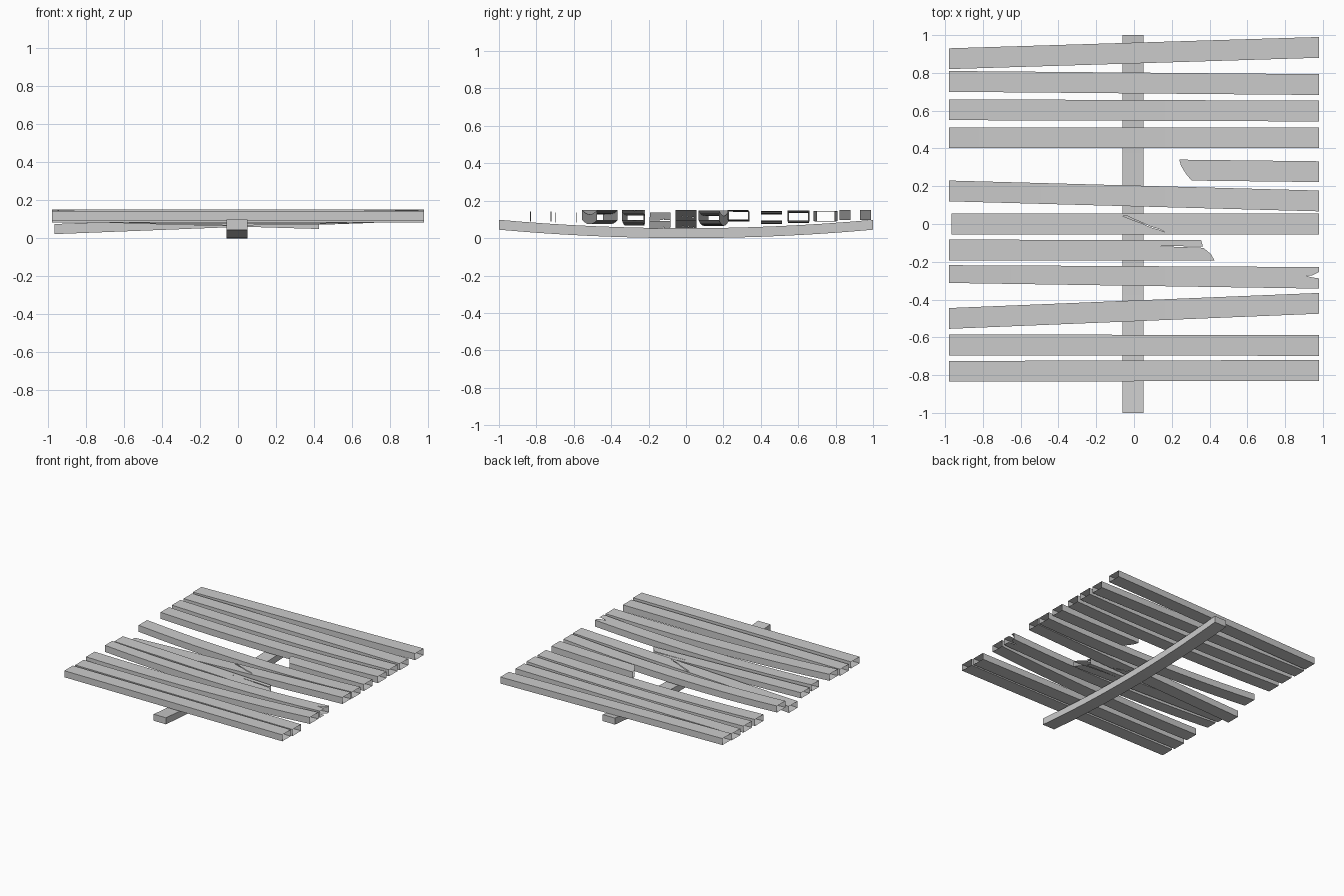
import bpy, bmesh

if "Cube" in bpy.data.objects:
    bpy.data.objects.remove(bpy.data.objects["Cube"])


def interp(points, t):
    """Piecewise linear lookup in [(t, value), ...]."""
    if t <= points[0][0]:
        return points[0][1]
    for (a, va), (b, vb) in zip(points, points[1:]):
        if t <= b:
            return va + (vb - va) * (t - a) / (b - a)
    return points[-1][1]


def finish(name, bm):
    bmesh.ops.remove_doubles(bm, verts=bm.verts, dist=1e-5)
    bmesh.ops.recalc_face_normals(bm, faces=bm.faces)
    me = bpy.data.meshes.new(name)
    bm.to_mesh(me)
    bm.free()
    ob = bpy.data.objects.new(name, me)
    bpy.context.collection.objects.link(ob)
    return ob


def beam_top(y):
    return 0.053 + 0.045 * y * y


# Sagging support beam running front to back
def build_beam():
    bm = bmesh.new()
    rings = []
    for i in range(17):
        y = -1 + i / 8
        t = beam_top(y)
        b = t - 0.053
        rings.append([bm.verts.new((x, y, z)) for x, z in
                      ((-0.06, b), (0.05, b), (0.05, t), (-0.06, t))])
    for r, s in zip(rings, rings[1:]):
        for k in range(4):
            bm.faces.new((r[k], r[k - 1], s[k - 1], s[k]))
    bm.faces.new(rings[0])
    bm.faces.new(rings[-1])
    finish("support_beam", bm)


# Open-ended hollow plank; crack = [(x, v, half width)], v runs -1..1 across.
# rag_l / rag_r push the ends outward by an amount depending on v.
def plank(name, yl, yr, zfun, x0=-0.98, x1=0.98, wl=0.055, wr=0.055,
          thick=0.053, crack=None, rag_l=None, rag_r=None):
    bm = bmesh.new()
    n = 12
    crack = crack or [(0, 0, 0), (0.01, 0, 0)]
    cv = [(x, v) for x, v, w in crack]
    cw = [(x, w) for x, v, w in crack]
    xs = {round(x0 + (x1 - x0) * i / n, 4) for i in range(n + 1)}
    xs = sorted(xs | {x for x, v, w in crack if x0 < x < x1})
    cols = []
    for x in xs:
        c, w = interp(cv, x), interp(cw, x)
        lo, hi = c - w, c + w
        col = []
        for v in (-1, (lo - 1) / 2, lo, hi, (hi + 1) / 2, 1):
            px = x
            if x == xs[0] and rag_l:
                px -= interp(rag_l, v)
            if x == xs[-1] and rag_r:
                px += interp(rag_r, v)
            t = (px + 0.98) / 1.96
            y = yl + (yr - yl) * t + v * (wl + (wr - wl) * t)
            z = zfun(px)
            col.append((bm.verts.new((px, y, z)),
                        bm.verts.new((px, y, z + thick))))
        cols.append(col)
    for a, b in zip(cols, cols[1:]):
        for j in (0, 1, 3, 4):
            for k in (0, 1):
                bm.faces.new((a[j][k], b[j][k], b[j + 1][k], a[j + 1][k]))
        for j in (0, 5):
            bm.faces.new((a[j][0], b[j][0], b[j][1], a[j][1]))
    return finish(name, bm)


# Bends down from raised ends to rest on the beam
def sag(y, end=0.097):
    mid = min(beam_top(y) + 0.012, end)
    return lambda x: mid + (end - mid) * x * x


build_beam()

# Whole planks: (y at left end, y at right end, raised end height)
whole = [(-0.78, -0.775, 0.09), (-0.64, -0.643, 0.083), (-0.50, -0.42, 0.097),
         (0.175, 0.122, 0.097), (0.457, 0.457, 0.094), (0.605, 0.598, 0.096),
         (0.755, 0.738, 0.091), (0.875, 0.935, 0.098)]
for i, (yl, yr, end) in enumerate(whole):
    plank(f"plank_{i + 1}", yl, yr, sag((yl + yr) / 2, end))

# Plank split at its right end
plank("split_end_plank", -0.265, -0.285, sag(-0.28, 0.098), wl=0.047, wr=0.057,
      crack=[(0.91, 0.2, 0), (0.94, 0.12, 0.08), (0.98, 0.25, 0.3)])

# Cracked plank tipped down at the left
plank("cracked_tilted_plank", 0.0, 0.0, lambda x: 0.06 + 0.039 * x, x0=-0.967,
      crack=[(-0.06, 0.75, 0), (-0.04, 0.72, 0.09), (0.0, 0.4, 0.06),
             (0.04, 0.12, 0.03), (0.09, -0.3, 0.04), (0.13, -0.5, 0.03),
             (0.18, -0.9, 0)])

# Snapped long half, dipping at the break
plank("snapped_plank_long", -0.138, -0.14, lambda x: 0.062 - 0.03 * x,
      x1=0.355, thick=0.045,
      crack=[(0.04, 0.35, 0), (0.2, 0.38, 0.03), (0.355, 0.3, 0.06)],
      rag_r=[(-1, 0.072), (-0.8, 0.065), (-0.1, 0.045), (0.25, 0.012), (1, 0)])

# Snapped short half left on the right side
plank("snapped_plank_short", 0.3, 0.277, lambda x: 0.087 + 0.012 * x * x,
      x0=0.31,
      rag_l=[(-1, 0.005), (-0.6, 0.025), (-0.2, 0.04), (0.3, 0.06), (1, 0.07)])
